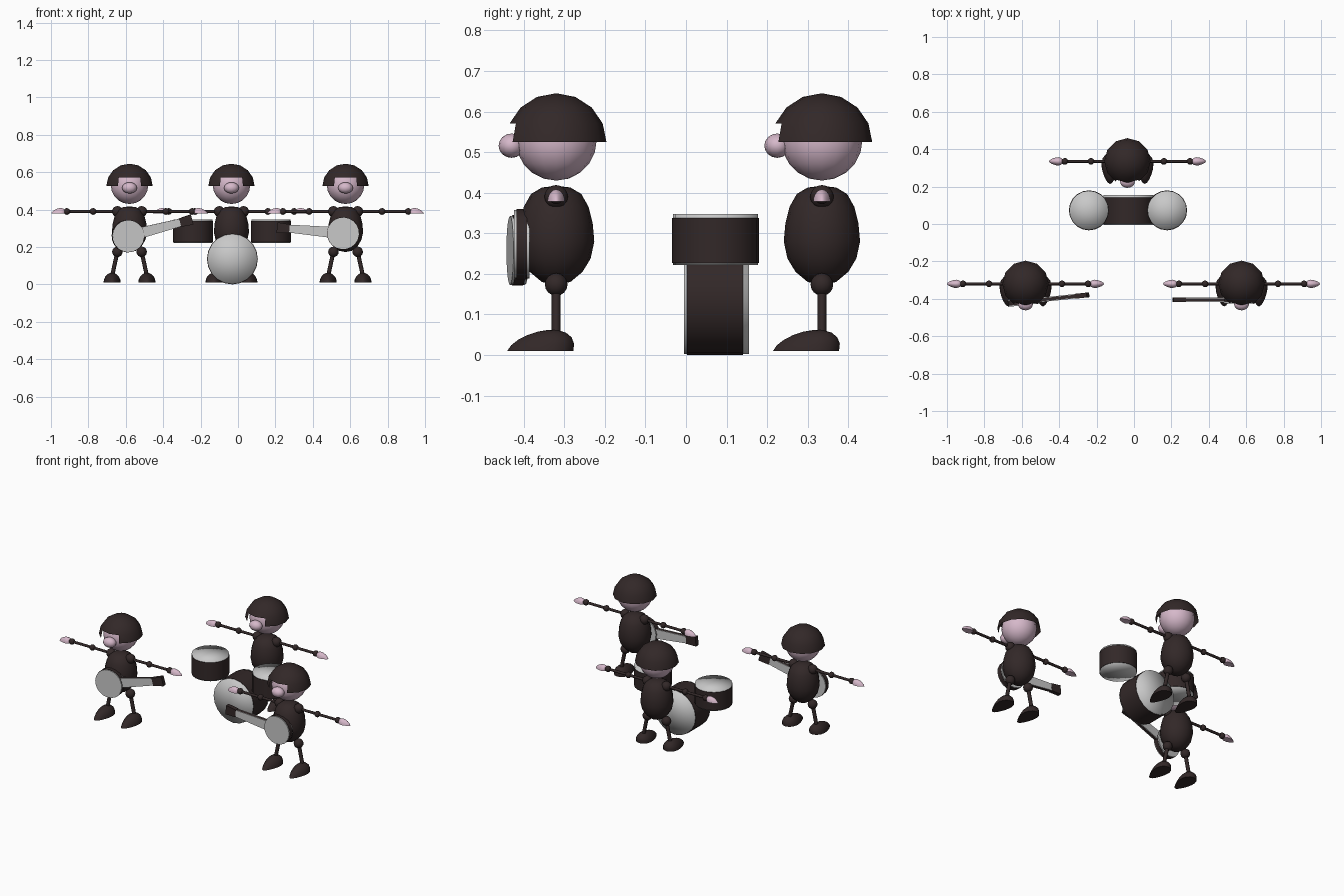
import bpy, bmesh, math
from mathutils import Matrix, Vector

if "Cube" in bpy.data.objects:
    bpy.data.objects.remove(bpy.data.objects["Cube"])


def material(name, rgb):
    m = bpy.data.materials.new(name)
    m.diffuse_color = (*rgb, 1)
    m.use_nodes = True
    m.node_tree.nodes["Principled BSDF"].inputs["Base Color"].default_value = m.diffuse_color
    return m


DARK = material("dark_brown", (0.032, 0.021, 0.021))
PINK = material("pale_pink", (0.67, 0.48, 0.59))
LIGHT = material("light_grey", (0.58, 0.58, 0.58))
T = Matrix.Translation
R = Matrix.Rotation


def finish(name, bm, mat, mtx=Matrix(), smooth="angle"):
    bmesh.ops.recalc_face_normals(bm, faces=bm.faces)
    me = bpy.data.meshes.new(name)
    bm.to_mesh(me)
    bm.free()
    me.transform(mtx)
    me.materials.append(mat)
    ob = bpy.data.objects.new(name, me)
    bpy.context.collection.objects.link(ob)
    if smooth == "full":
        me.shade_smooth()
    elif smooth == "angle":
        bpy.ops.object.select_all(action='DESELECT')
        bpy.context.view_layer.objects.active = ob
        ob.select_set(True)
        bpy.ops.object.shade_smooth_by_angle(angle=math.radians(50))
    return ob


def ellipsoid(name, pos, radii, mat, seg=16, rings=10):
    bm = bmesh.new()
    bmesh.ops.create_uvsphere(bm, u_segments=seg, v_segments=rings, radius=1)
    return finish(name, bm, mat, T(pos) @ Matrix.Diagonal((*radii, 1)), "full")


def cylinder(name, a, b, r, mat, seg=20, smooth="angle"):
    a, b = Vector(a), Vector(b)
    bm = bmesh.new()
    bmesh.ops.create_cone(bm, cap_ends=True, cap_tris=True, segments=seg,
                          radius1=r, radius2=r, depth=(b - a).length)
    q = (b - a).to_track_quat('Z', 'Y').to_matrix().to_4x4()
    return finish(name, bm, mat, T((a + b) / 2) @ q, smooth)


def half_egg(name, mtx, length, width, height, mat):
    """Flat-bottomed pad, blunt at the joint end, tapering towards -y."""
    bm = bmesh.new()
    bmesh.ops.create_uvsphere(bm, u_segments=16, v_segments=10, radius=1)
    bmesh.ops.bisect_plane(bm, geom=bm.verts[:] + bm.edges[:] + bm.faces[:],
                           plane_co=(0, 0, 0), plane_no=(0, 0, -1), clear_outer=True)
    bmesh.ops.holes_fill(bm, edges=[e for e in bm.edges if e.is_boundary])
    for v in bm.verts:
        lean = 1 + 0.35 * v.co.y
        v.co = (v.co.x * width / 2 * lean,
                v.co.y * length / 2 - 0.18 * length + 0.12 * length * v.co.z,
                v.co.z * height * (1 + 0.12 * v.co.y))
    finish(name, bm, mat, mtx)


def torso(name, pos):
    # Egg-like turned profile: radius, height
    profile = [(0, .173), (.035, .18), (.065, .205), (.085, .238), (.094, .28),
               (.09, .325), (.08, .365), (.062, .397), (.035, .413), (0, .417)]
    bm = bmesh.new()
    vs = [bm.verts.new((r, 0, z)) for r, z in profile]
    es = [bm.edges.new(p) for p in zip(vs, vs[1:])]
    bmesh.ops.spin(bm, geom=vs + es, axis=(0, 0, 1), cent=(0, 0, 0),
                   steps=16, angle=math.tau)
    bmesh.ops.remove_doubles(bm, verts=bm.verts, dist=1e-4)
    finish(name, bm, DARK, T(pos), "full")


def hair(name, pos):
    # Dome with the lowest front faces left out around the face
    bm = bmesh.new()
    bmesh.ops.create_uvsphere(bm, u_segments=12, v_segments=8, radius=0.124)
    gone = []
    for f in bm.faces:
        c = f.calc_center_median()
        if c.z < 0 or (c.z < 0.04 and c.y < 0 and abs(c.x) < 0.05):
            gone.append(f)
    bmesh.ops.delete(bm, geom=gone, context='FACES')
    finish(name, bm, DARK, T(pos) @ Matrix.Diagonal((1, 1, 0.97, 1)))


def musician(tag, x, y):
    def p(dx, dy, z):
        return Vector((x + dx, y + dy, z))
    ellipsoid(tag + "_head", p(0, 0, .53), (.1, .1, .1), PINK)
    ellipsoid(tag + "_nose", p(0, -.11, .516), (.04, .032, .03), PINK, 12, 8)
    hair(tag + "_hair", p(0, 0, .525))
    torso(tag + "_torso", p(0, 0, 0))
    for s, side in ((-1, "_left"), (1, "_right")):
        n = tag + side
        # Arm with ball joints and hand
        for part, dx, r in (("_shoulder", .065, .029), ("_elbow", .195, .018),
                            ("_wrist", .335, .018)):
            ellipsoid(n + part, p(s * dx, 0, .39), (r, r, r), DARK, 12, 8)
        cylinder(n + "_arm", p(s * .065, 0, .39), p(s * .335, 0, .39), .008, DARK, 8)
        half_egg(n + "_hand", T(p(s * .368, 0, .378)) @ R(s * math.pi / 2, 4, 'Z'),
                 .076, .042, .03, PINK)
        # Leg with hip ball and foot
        ellipsoid(n + "_hip", p(s * .065, 0, .174), (.028, .028, .028), DARK, 12, 8)
        cylinder(n + "_leg", p(s * .065, 0, .174), p(s * .093, 0, .045), .011, DARK, 8)
        half_egg(n + "_foot", T(p(s * .093, -.01, .01)), .163, .088, .052, DARK)


def prism(name, x0, x1, h0, h1, y0, y1, mat, mtx):
    """Tapered bar along x, half height h0 at x0 and h1 at x1."""
    bm = bmesh.new()
    rows = [[bm.verts.new((a, y, b)) for a, b in
             ((x0, -h0), (x1, -h1), (x1, h1), (x0, h0))] for y in (y0, y1)]
    bm.faces.new(rows[0])
    bm.faces.new(rows[1])
    for i in range(4):
        j = (i + 1) % 4
        bm.faces.new((rows[0][i], rows[0][j], rows[1][j], rows[1][i]))
    finish(name, bm, mat, mtx, None)


def guitar(tag, mtx):
    # Round body: light faces with a dark rim
    d = cylinder(tag + "_faces", (0, -.019, 0), (0, .019, 0), .085, LIGHT, 20)
    rim = cylinder(tag + "_rim", (0, -.013, 0), (0, .013, 0), .087, DARK, 20)
    for o in (d, rim):
        o.data.transform(mtx)
    # Neck: dark core with light front and back, then the dark head
    prism(tag + "_neck_core", .07, .29, .029, .021, -.008, .008, DARK, mtx)
    prism(tag + "_neck_front", .07, .29, .029, .021, -.012, -.008, LIGHT, mtx)
    prism(tag + "_neck_back", .07, .29, .029, .021, .008, .012, LIGHT, mtx)
    prism(tag + "_peg_head", .288, .355, .023, .028, -.013, .013, DARK, mtx)


def drum(tag, base, axis, depth, r, lip0, lip1):
    # Light inner drum with heads, dark shell around it
    base, axis = Vector(base), Vector(axis)
    cylinder(tag + "_heads", base, base + axis * depth, r - .002, LIGHT, 20, "full")
    cylinder(tag + "_shell", base + axis * lip0, base + axis * (depth - lip1), r, DARK, 20)


# Three band members
musician("left_player", -.58, -.32)
musician("drummer", -.035, .335)
musician("right_player", .575, -.32)

# Guitars, the right one mirrored so its neck points inward
guitar("left_guitar", T((-.588, -.415, .258)) @ R(math.radians(6), 4, 'Z')
       @ R(math.radians(-14.5), 4, 'Y'))
guitar("right_guitar", T((.562, -.405, .273)) @ R(math.radians(5), 4, 'Y')
       @ R(math.pi, 4, 'Z'))

# Drum kit
drum("bass_drum", (-.03, -.005, .136), (0, 1, 0), .16, .136, .008, .014)
for side, tx in (("left", -.241), ("right", .177)):
    drum(side + "_tom", (tx, .073, .222), (0, 0, 1), .126, .107, .005, .01)
